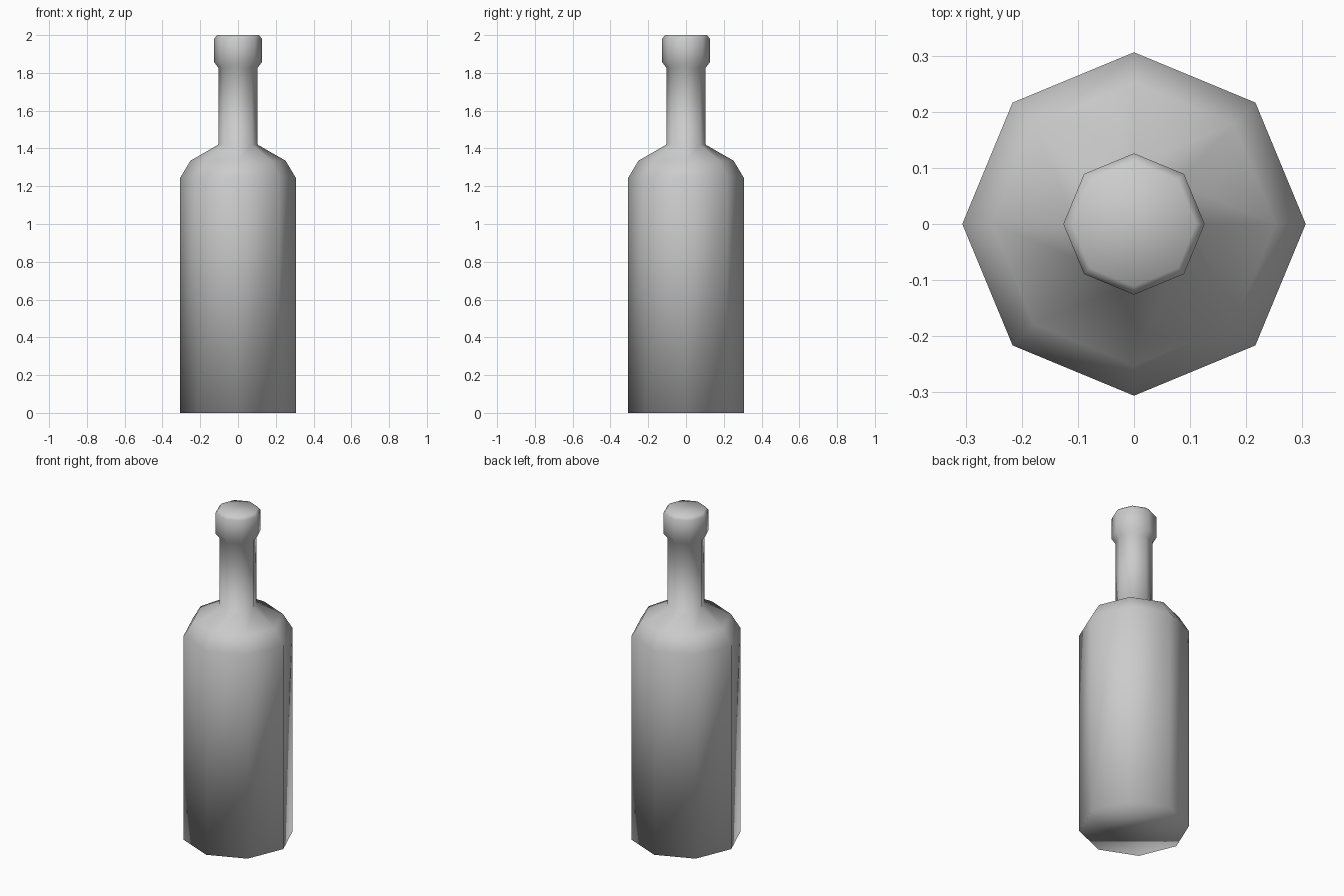
import bpy, bmesh, math

if "Cube" in bpy.data.objects:
    bpy.data.objects.remove(bpy.data.objects["Cube"])

SIDES = 8

# Bottle silhouette as (radius, height): body, shoulder, neck, lip
profile = [(0.306, 0.0), (0.306, 1.245), (0.252, 1.335), (0.104, 1.42),
           (0.104, 1.827), (0.126, 1.856), (0.126, 1.982), (0.111, 2.0)]

bm = bmesh.new()
rings = []
for r, z in profile:
    rings.append([bm.verts.new((r * math.cos(i * math.tau / SIDES),
                                r * math.sin(i * math.tau / SIDES), z))
                  for i in range(SIDES)])

# Side walls
for low, high in zip(rings, rings[1:]):
    for i in range(SIDES):
        j = (i + 1) % SIDES
        bm.faces.new((low[i], low[j], high[j], high[i]))

# Base and top closures
bm.faces.new(rings[0][::-1])
bm.faces.new(rings[-1])

# Soft shading over the low-poly form
for f in bm.faces:
    f.smooth = True

mesh = bpy.data.meshes.new("bottle")
bm.to_mesh(mesh)
bm.free()
bottle = bpy.data.objects.new("bottle", mesh)
bpy.context.collection.objects.link(bottle)
